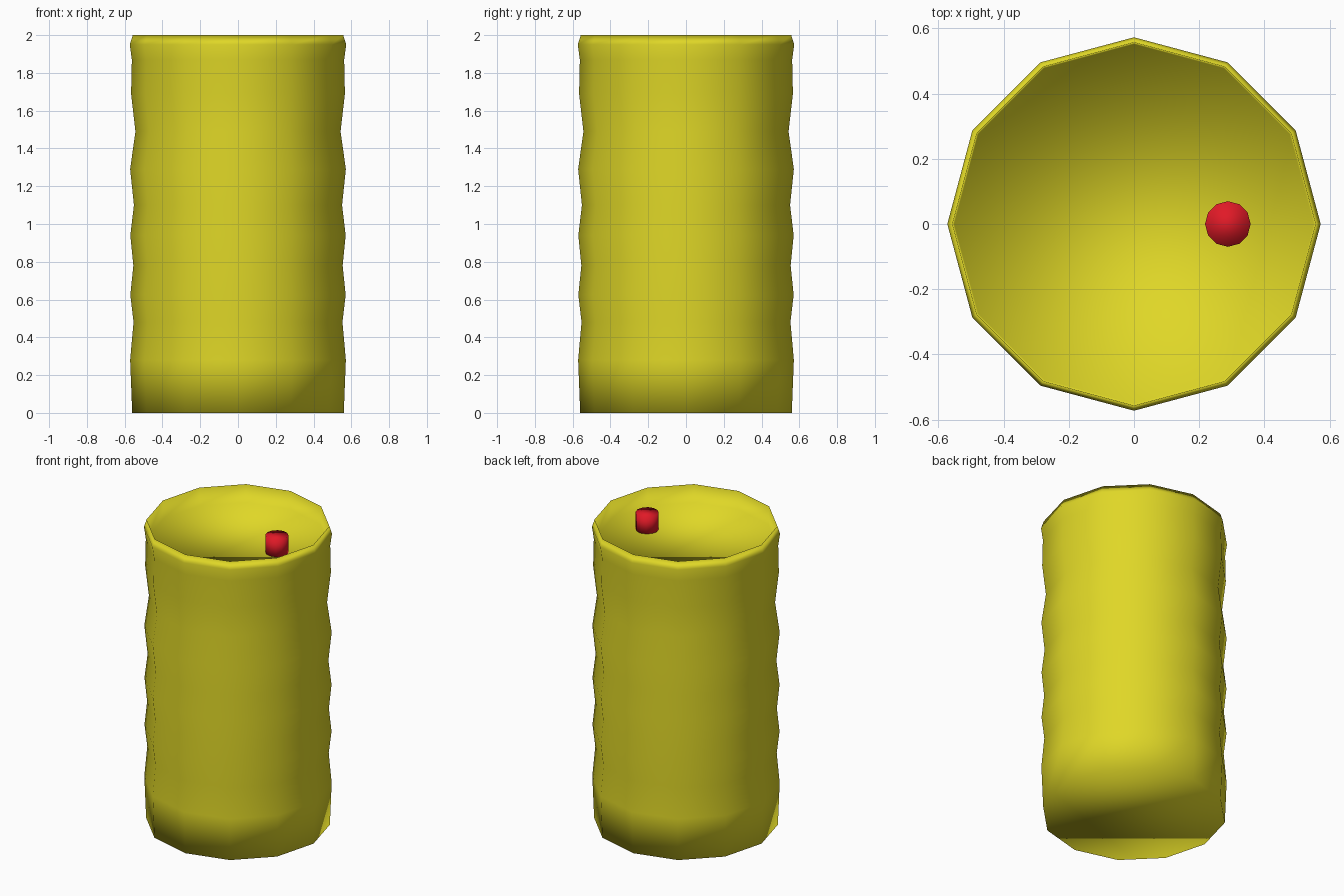
import bpy, bmesh, math

if "Cube" in bpy.data.objects:
    bpy.data.objects.remove(bpy.data.objects["Cube"])

SIDES = 12


def paint(obj, name, color):
    mat = bpy.data.materials.new(name)
    mat.diffuse_color = color
    mat.use_nodes = True
    mat.node_tree.nodes["Principled BSDF"].inputs["Base Color"].default_value = mat.diffuse_color
    obj.data.materials.append(mat)


def lathe(name, profile, cx=0.0, sides=SIDES):
    """Turn a (radius, height) profile into a closed smooth solid."""
    bm = bmesh.new()
    rings = []
    for r, z in profile:
        rings.append([bm.verts.new((cx + r * math.cos(2 * math.pi * i / sides),
                                    r * math.sin(2 * math.pi * i / sides), z))
                      for i in range(sides)])
    for a, b in zip(rings, rings[1:]):
        for i in range(sides):
            j = (i + 1) % sides
            bm.faces.new((a[i], a[j], b[j], b[i]))
    bm.faces.new(rings[0][::-1])
    bm.faces.new(rings[-1])
    for f in bm.faces:
        f.smooth = True
    mesh = bpy.data.meshes.new(name)
    bm.to_mesh(mesh)
    bm.free()
    obj = bpy.data.objects.new(name, mesh)
    bpy.context.collection.objects.link(obj)
    return obj


# Rippled drum: bottom, body waves, rolled rim, recessed lid
drum = lathe("drum_body", [
    (0.56, 0.0), (0.571, 0.28), (0.553, 0.48), (0.57, 0.625),
    (0.554, 0.78), (0.57, 0.94), (0.551, 1.10), (0.571, 1.29),
    (0.543, 1.49), (0.566, 1.69), (0.562, 1.87), (0.573, 1.95),
    (0.557, 2.0), (0.552, 1.88)])
paint(drum, "drum_yellow", (0.74, 0.68, 0.02, 1))

# Red filler cap standing on the lid
cap = lathe("filler_cap", [(0.07, 1.87), (0.07, 1.995)], cx=0.288)
paint(cap, "cap_red", (0.75, 0.01, 0.02, 1))
